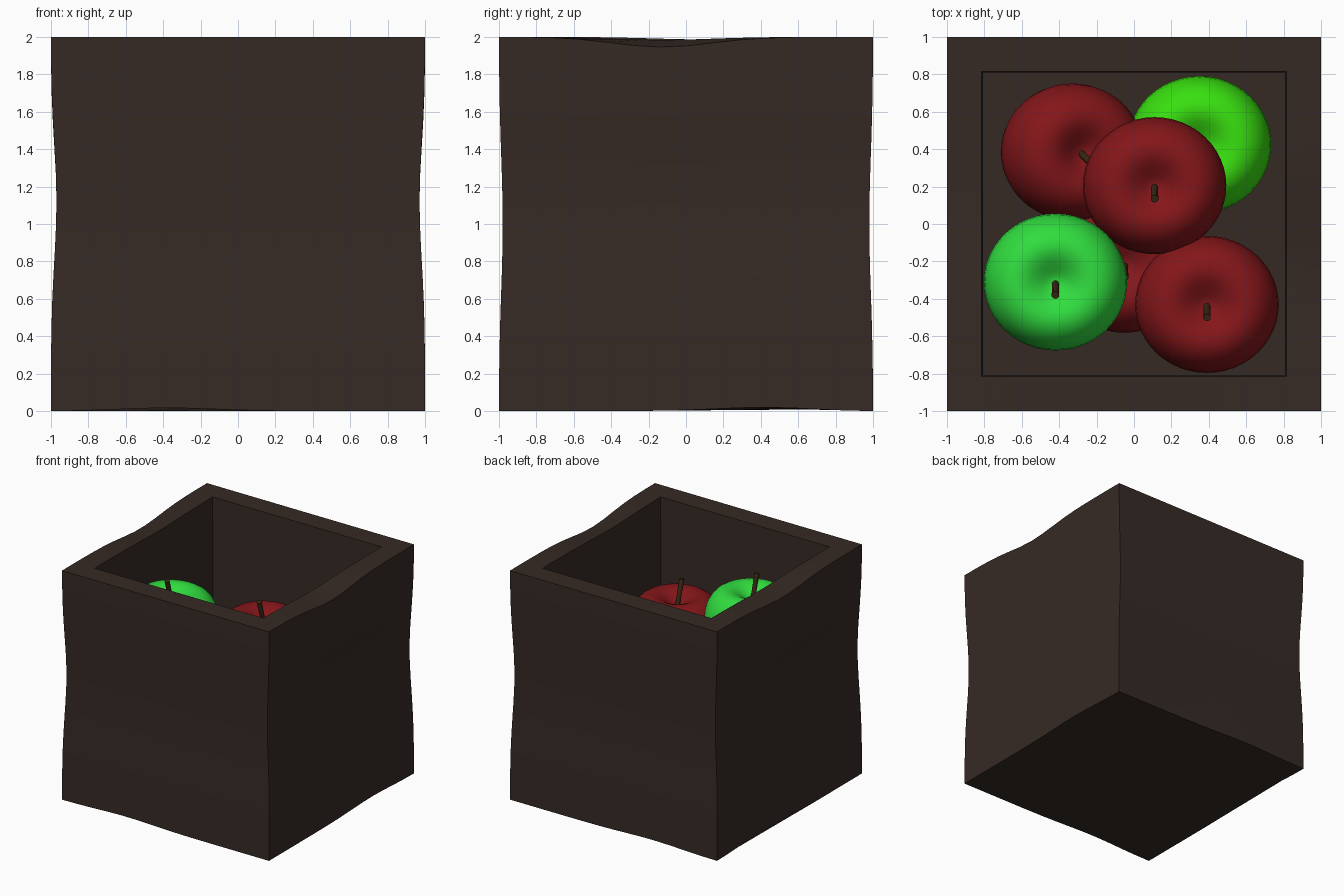
import bpy, bmesh, math
from mathutils import Matrix, Vector

if "Cube" in bpy.data.objects:
    bpy.data.objects.remove(bpy.data.objects["Cube"])


def material(name, rgb):
    m = bpy.data.materials.new(name)
    m.diffuse_color = (*rgb, 1)
    m.use_nodes = True
    m.node_tree.nodes["Principled BSDF"].inputs["Base Color"].default_value = m.diffuse_color
    return m


WOOD = material("dark_wood", (0.036, 0.023, 0.018))
RED = material("red_skin", (0.23, 0.008, 0.010))
GREEN = material("green_skin", (0.03, 0.72, 0.05))
LIME = material("lime_skin", (0.04, 0.74, 0.005))
STEM = material("stem_brown", (0.045, 0.022, 0.008))


def finish(bm, name, mat, angle):
    bmesh.ops.recalc_face_normals(bm, faces=bm.faces)
    me = bpy.data.meshes.new(name)
    bm.to_mesh(me)
    bm.free()
    me.materials.append(mat)
    ob = bpy.data.objects.new(name, me)
    bpy.context.collection.objects.link(ob)
    bpy.ops.object.select_all(action='DESELECT')
    ob.select_set(True)
    bpy.context.view_layer.objects.active = ob
    bpy.ops.object.shade_smooth_by_angle(angle=math.radians(angle))
    return ob


def bump(t, centre, width):
    return math.exp(-((t - centre) / width) ** 2)


# Hand-worn unevenness: slight inward dents that leave the corners in place
def warp(x, y, z):
    wx, wy = max(0, 1 - x * x), max(0, 1 - y * y)
    wz = max(0, 1 - (z - 1) ** 2)
    top, bottom = (z / 2) ** 3, (1 - z / 2) ** 3
    side_x, side_y = abs(x) ** 6, abs(y) ** 6
    dip = wy * side_x * (0.055 * bump(y, -0.15, 0.4) if x > 0 else 0.045 * bump(y, 0.1, 0.4))
    lift = 0.02 * wx * bump(x, -0.45, 0.4) * side_y + 0.025 * wy * bump(y, 0.5, 0.4) * side_x
    dx = -math.copysign(1, x) * side_x * 0.03 * wz * bump(z, 1.15, 0.5)
    dy = -math.copysign(1, y) * side_y * 0.02 * wz * bump(z, 1.0, 0.6)
    return Vector((x + dx, y + dy, z - dip * top + lift * bottom))


# Open box: square rings lofted up the outside, over the rim and down inside
def build_box():
    n = 14
    profile = [(1, 2 * i / n) for i in range(n + 1)]
    profile += [(0.815, 2 - 1.81 * i / n) for i in range(n + 1)]
    bm = bmesh.new()
    rings = []
    for r, z in profile:
        ring = []
        for side in range(4):
            turn = Matrix.Rotation(side * math.pi / 2, 3, 'Z')
            for i in range(n):
                p = turn @ Vector((r * (2 * i / n - 1), -r, z))
                ring.append(bm.verts.new(warp(*p)))
        rings.append(ring)
    for a, b in zip(rings, rings[1:]):
        for i in range(4 * n):
            j = (i + 1) % (4 * n)
            bm.faces.new((a[i], a[j], b[j], b[i]))
    bm.faces.new(rings[0])
    bm.faces.new(rings[-1])
    return finish(bm, "open_box", WOOD, 35)


# Apple: a revolved profile with a dimple at each end, plus a leaning stem
APPLE = [(0, 0.20), (0.06, 0.225), (0.13, 0.275), (0.21, 0.30), (0.30, 0.265),
         (0.37, 0.17), (0.397, 0.04), (0.37, -0.10), (0.30, -0.22),
         (0.20, -0.30), (0.11, -0.315), (0, -0.28)]


def build_apple(name, mat, loc, tilt=0.0):
    place = Matrix.Translation(loc) @ Matrix.Rotation(tilt, 4, 'Y')
    bm = bmesh.new()
    vs = [bm.verts.new((r, 0, z)) for r, z in APPLE]
    edges = [bm.edges.new(p) for p in zip(vs, vs[1:])]
    bmesh.ops.spin(bm, geom=vs + edges, cent=(0, 0, 0), axis=(0, 0, 1),
                   angle=2 * math.pi, steps=24, use_duplicate=False)
    bmesh.ops.remove_doubles(bm, verts=bm.verts, dist=0.0005)
    bmesh.ops.scale(bm, vec=(1, 0.955, 1), verts=bm.verts)
    body = finish(bm, name, mat, 180)
    body.matrix_world = place
    body.modifiers.new("smooth", 'SUBSURF').levels = 1
    body.modifiers["smooth"].render_levels = 1

    bm = bmesh.new()
    a, b = Vector((0, 0.0, 0.17)), Vector((0, -0.07, 0.41))
    rot = (b - a).to_track_quat('Z', 'Y').to_matrix().to_4x4()
    bmesh.ops.create_cone(bm, cap_ends=True, segments=10, radius1=0.018, radius2=0.021,
                          depth=(b - a).length,
                          matrix=Matrix.Translation((a + b) / 2) @ rot)
    finish(bm, name + "_stem", STEM, 40).matrix_world = place


build_box()
build_apple("green_apple_front", GREEN, (-0.42, -0.31, 1.42))
build_apple("red_apple_right", RED, (0.39, -0.43, 1.11))
build_apple("red_apple_centre", RED, (0.11, 0.205, 1.18))
build_apple("red_apple_back", RED, (-0.34, 0.385, 0.74), 0.3)
build_apple("green_apple_back", LIME, (0.35, 0.425, 0.68))
build_apple("red_apple_bottom", RED, (-0.05, -0.215, 0.55))
